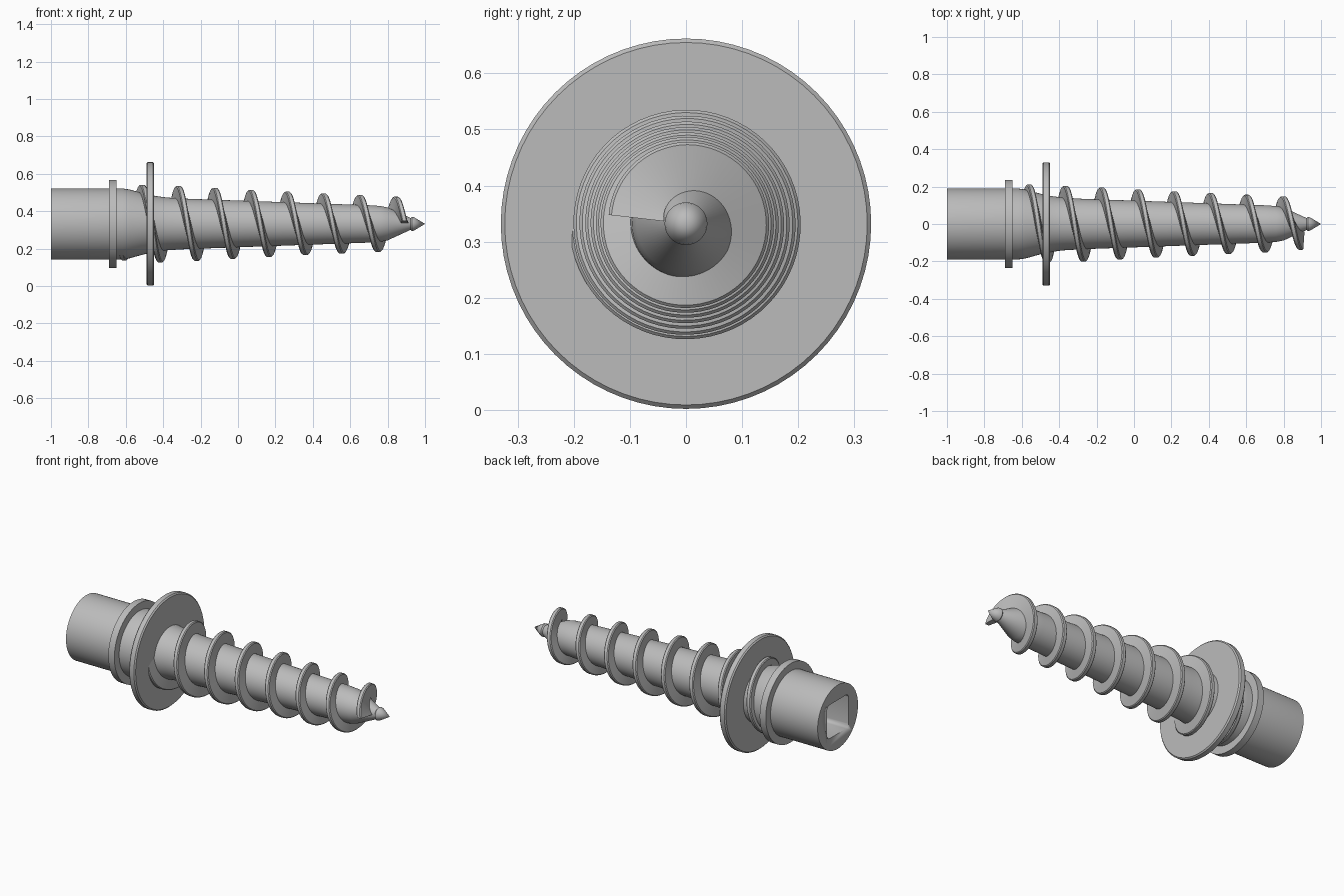
import bpy, bmesh, math

if "Cube" in bpy.data.objects:
    bpy.data.objects.remove(bpy.data.objects["Cube"])

AXIS_Z = 0.332   # height of the screw axis
SEGS = 72

steel = bpy.data.materials.new("grey_steel")
steel.diffuse_color = (0.5, 0.5, 0.5, 1)
steel.use_nodes = True
steel.node_tree.nodes["Principled BSDF"].inputs["Base Color"].default_value = steel.diffuse_color


def finish(name, bm, angle=30):
    bmesh.ops.recalc_face_normals(bm, faces=bm.faces)
    mesh = bpy.data.meshes.new(name)
    bm.to_mesh(mesh)
    bm.free()
    ob = bpy.data.objects.new(name, mesh)
    bpy.context.collection.objects.link(ob)
    mesh.materials.append(steel)
    bpy.ops.object.select_all(action='DESELECT')
    ob.select_set(True)
    bpy.context.view_layer.objects.active = ob
    bpy.ops.object.shade_smooth_by_angle(angle=math.radians(angle))
    return ob


def point(x, r, a):
    return (x, r * math.cos(a), AXIS_Z + r * math.sin(a))


def lathe(name, profile, angle=30):
    """Solid turned about the screw axis from (x, radius) points."""
    bm = bmesh.new()
    rings = []
    for x, r in profile:
        if r == 0:
            rings.append([bm.verts.new((x, 0, AXIS_Z))] * SEGS)
        else:
            rings.append([bm.verts.new(point(x, r, math.tau * i / SEGS)) for i in range(SEGS)])
    for a, b in zip(rings, rings[1:]):
        for i in range(SEGS):
            j = (i + 1) % SEGS
            quad = list(dict.fromkeys((a[i], a[j], b[j], b[i])))
            bm.faces.new(quad)
    for ring, (x, r) in ((rings[0], profile[0]), (rings[-1], profile[-1])):
        if r > 0:
            bm.faces.new(ring)
    return finish(name, bm, angle)


def interp(table, x):
    for (x0, r0), (x1, r1) in zip(table, table[1:]):
        if x <= x1:
            return r0 + (r1 - r0) * max(0, (x - x0) / (x1 - x0))
    return table[-1][1]


# Head and tapered shank
BODY = [(-1, 0.19), (-0.62, 0.19), (-0.58, 0.184), (-0.50, 0.162), (-0.44, 0.149),
        (-0.38, 0.141), (-0.28, 0.135), (0.70, 0.100), (0.76, 0.096), (0.80, 0.088),
        (0.935, 0.026)]
body = lathe("head_and_shank", BODY)

# Square drive socket with rounded corners
bm = bmesh.new()
bmesh.ops.create_cube(bm, size=1)
for v in bm.verts:
    v.co = (v.co.x * 0.4 - 0.95, v.co.y * 0.2, v.co.z * 0.2 + AXIS_Z)
long_edges = [e for e in bm.edges if abs(e.verts[0].co.x - e.verts[1].co.x) > 0.1]
bmesh.ops.bevel(bm, geom=long_edges, offset=0.022, segments=4, profile=0.5, affect='EDGES')
cutter = finish("socket_cutter", bm)
cutter.hide_render = True
bpy.context.view_layer.objects.active = body
cut = body.modifiers.new("socket", 'BOOLEAN')
cut.operation = 'DIFFERENCE'
cut.solver = 'EXACT'
cut.object = cutter
bpy.ops.object.modifier_apply(modifier=cut.name)
bpy.data.objects.remove(cutter)

# Collar, flange and drill tip
lathe("collar", [(-0.69, 0.15), (-0.69, 0.235), (-0.65, 0.235), (-0.65, 0.15)])
lathe("flange", [(-0.49, 0.10), (-0.49, 0.323), (-0.483, 0.33), (-0.455, 0.33),
                 (-0.448, 0.323), (-0.448, 0.10)])
lathe("drill_tip", [(0.915, 0.024), (0.93, 0.038), (0.94, 0.036), (1.0, 0)])

# Helical thread, shrinking toward the tip
PITCH = 0.194
CREST = [(-0.63, 0.188), (-0.56, 0.211), (-0.42, 0.206), (-0.315, 0.203), (0.07, 0.182),
         (0.455, 0.163), (0.845, 0.146), (0.895, 0.138)]
START, END, PER_TURN = -0.63, 0.891, 64
steps = int((END - START) / PITCH * PER_TURN)
bm = bmesh.new()
rows = []
for i in range(steps + 1):
    x = START + (END - START) * i / steps
    a = math.pi / 2 + (x - 0.07) / PITCH * math.tau
    crest = interp(CREST, x)
    root = interp(BODY, x) * 0.85
    section = [(-0.021, root), (-0.014, crest - 0.005), (-0.009, crest),
               (0.009, crest), (0.014, crest - 0.005), (0.021, root)]
    rows.append([bm.verts.new(point(x + dx, r, a)) for dx, r in section])
for p, q in zip(rows, rows[1:]):
    for k in range(6):
        m = (k + 1) % 6
        bm.faces.new((p[k], p[m], q[m], q[k]))
bm.faces.new(rows[0])
bm.faces.new(rows[-1])
finish("thread", bm, 35)
